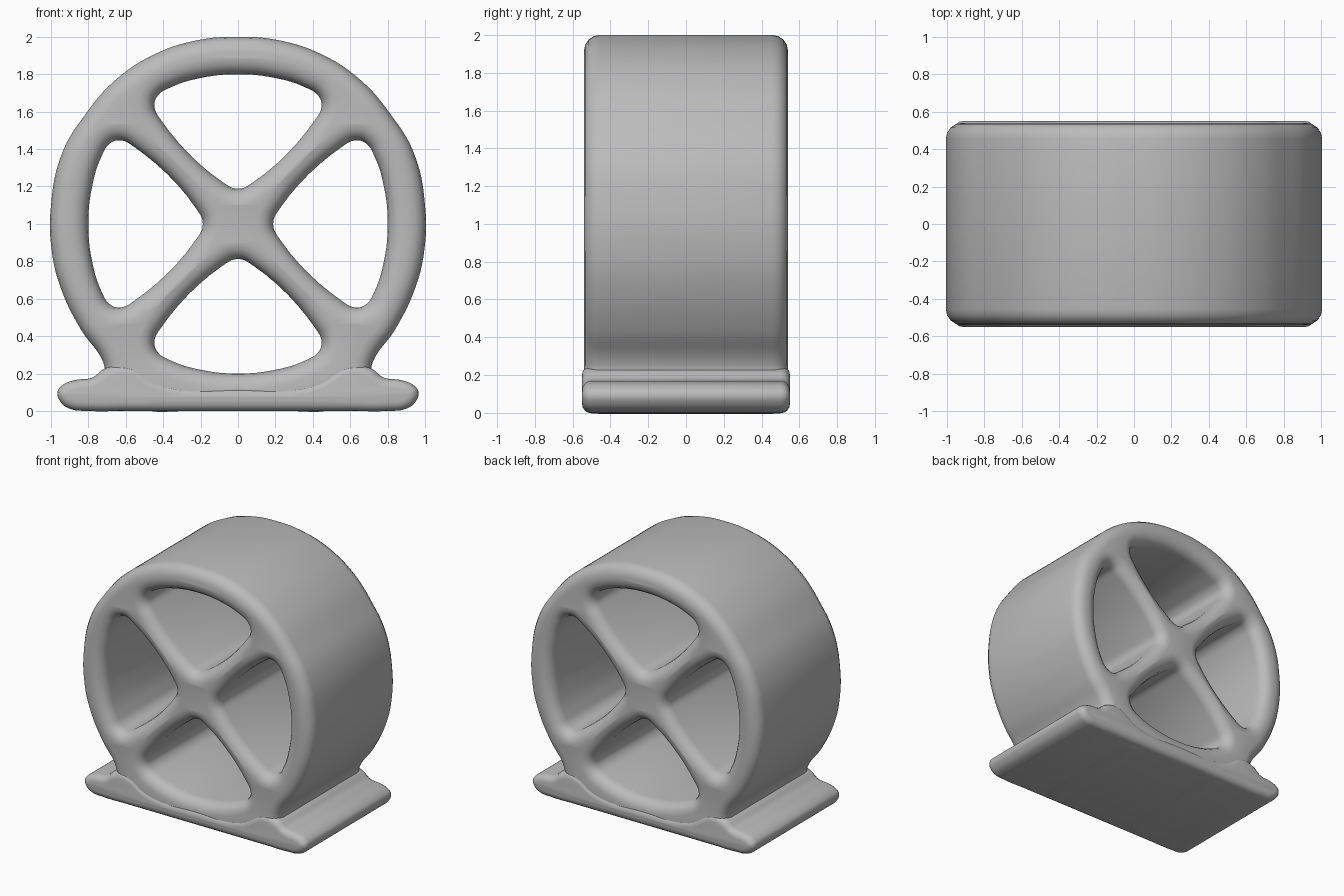
import bpy, bmesh, math

cube = bpy.data.objects.get("Cube")
if cube:
    bpy.data.objects.remove(cube, do_unlink=True)

grey = bpy.data.materials.new("plain grey")
grey.use_nodes = True
COLOUR = (0.5, 0.5, 0.5, 1)
grey.diffuse_color = COLOUR
grey.node_tree.nodes["Principled BSDF"].inputs["Base Color"].default_value = COLOUR


def mirrored(half):
    """Close a half outline whose first and last points lie on the axis."""
    return half + [(-x, z) for x, z in half[-2:0:-1]]


def slab(name, outlines, half_depth, rounding):
    """Extrude closed smooth outlines along y, with rounded rims inside them."""
    curve = bpy.data.curves.new(name, 'CURVE')
    curve.dimensions = '2D'
    curve.fill_mode = 'BOTH'
    curve.resolution_u = 6
    curve.extrude = half_depth - rounding
    curve.bevel_depth = rounding
    curve.bevel_resolution = 3
    curve.offset = -rounding
    for outline in outlines:
        spline = curve.splines.new('BEZIER')
        spline.bezier_points.add(len(outline) - 1)
        spline.use_cyclic_u = True
        for point, (x, z) in zip(spline.bezier_points, outline):
            point.co = (x, z, 0)
            point.handle_left_type = point.handle_right_type = 'AUTO'
    obj = bpy.data.objects.new(name, curve)
    bpy.context.collection.objects.link(obj)
    obj.rotation_euler.x = math.pi / 2
    bpy.ops.object.select_all(action='DESELECT')
    obj.select_set(True)
    bpy.context.view_layer.objects.active = obj
    bpy.ops.object.convert(target='MESH')
    obj = bpy.context.view_layer.objects.active
    bpy.ops.object.transform_apply(location=False, rotation=True, scale=False)
    bm = bmesh.new()
    bm.from_mesh(obj.data)
    bmesh.ops.remove_doubles(bm, verts=bm.verts, dist=0.0005)
    bmesh.ops.recalc_face_normals(bm, faces=bm.faces)
    bm.to_mesh(obj.data)
    bm.free()
    obj.data.materials.clear()
    obj.data.materials.append(grey)
    bpy.ops.object.shade_smooth_by_angle(angle=math.radians(40))
    return obj


# Wheel: round rim running down into a neck, with four openings between spokes
rim = mirrored([(0, 2), (.2, 1.985), (.44, 1.91), (.66, 1.765), (.82, 1.58),
                (.94, 1.38), (1, 1.1), (.995, .85), (.945, .65), (.84, .435),
                (.72, .26), (.7, .13), (.62, .04), (0, .03)])
opening = mirrored([(0, .8), (.2, .78), (.36, .73), (.43, .685), (.447, .63),
                    (.415, .56), (.08, .222), (0, .188)])
holes = []
for turn in range(4):
    c, s = round(math.cos(turn * math.pi / 2)), round(math.sin(turn * math.pi / 2))
    holes.append([(c * u - s * v, 1 + s * u + c * v) for u, v in opening])
slab("spoked_wheel", [rim] + holes, .54, .085)

# Base: thin foot with rounded tips that sweeps up to the neck
foot = mirrored([(0, 0), (.6, 0), (.8, 0), (.9, .012), (.95, .05), (.965, .1),
                 (.94, .137), (.87, .165), (.78, .178), (.715, .225),
                 (.6, .25), (.4, .15), (0, .13)])
slab("base_plate", [foot], .55, .05)
